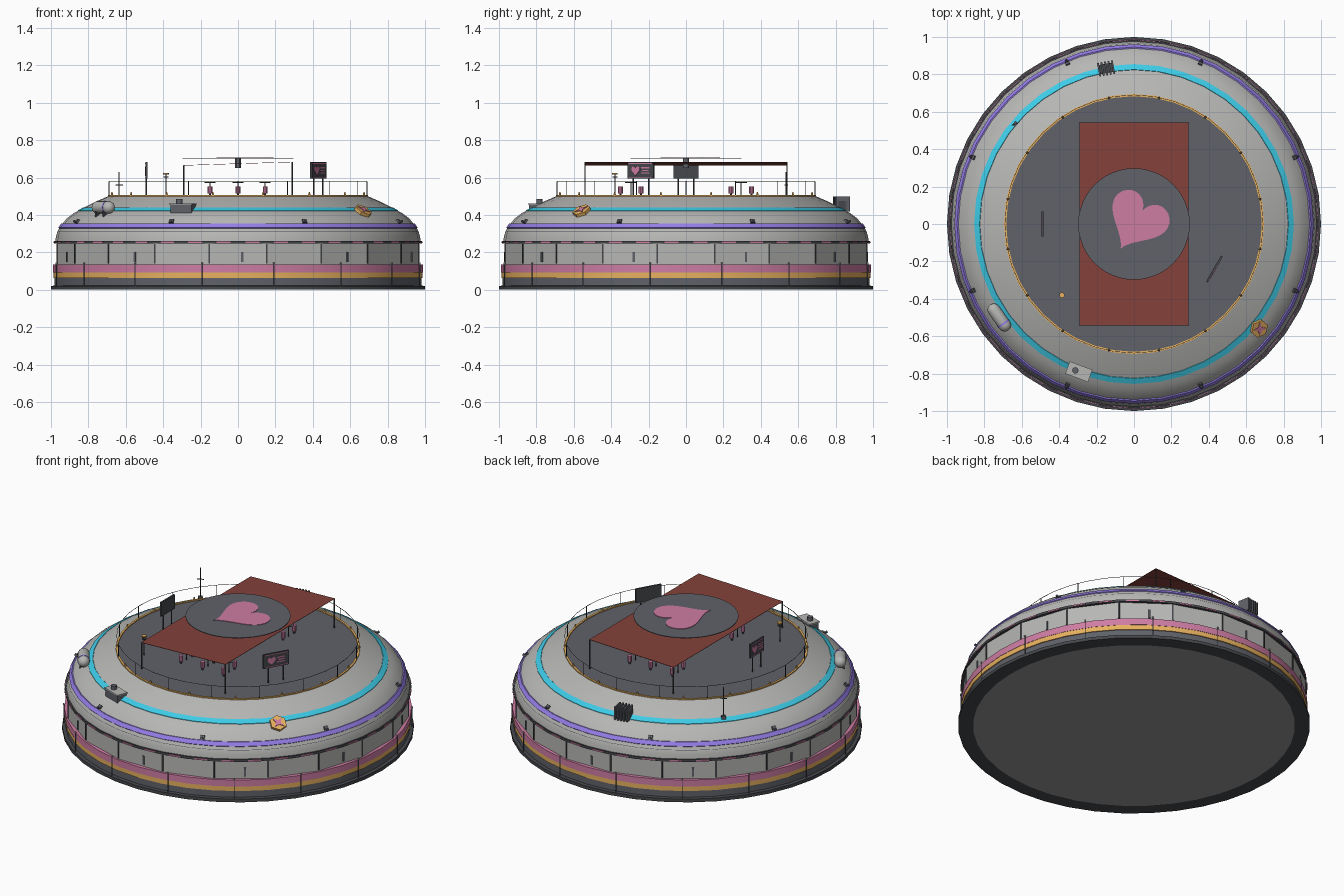
import bpy, bmesh, math
from math import sin, cos, pi, radians
from mathutils import Matrix, Vector

if "Cube" in bpy.data.objects:
    bpy.data.objects.remove(bpy.data.objects["Cube"])

COLOURS = {
    "shell_grey": (0.47, 0.47, 0.46), "charcoal": (0.06, 0.063, 0.07),
    "roof_slate": (0.115, 0.122, 0.142), "canopy_red": (0.23, 0.052, 0.042),
    "pink": (0.62, 0.205, 0.37), "cyan": (0.05, 0.64, 0.85),
    "violet": (0.32, 0.22, 0.85), "gold": (0.84, 0.46, 0.12),
    "underside_grey": (0.3, 0.3, 0.3),
}
NAMES = list(COLOURS)
GREY, DARK, SLATE, RED, PINK, CYAN, VIOLET, GOLD, UNDER = range(len(NAMES))
MATS = []
for n, c in COLOURS.items():
    m = bpy.data.materials.new(n)
    m.use_nodes = True
    m.diffuse_color = (*c, 1)
    m.node_tree.nodes["Principled BSDF"].inputs["Base Color"].default_value = (*c, 1)
    MATS.append(m)

SEG = 40


def at(x, y, z, turn=0.0, tilt=0.0):
    return (Matrix.Translation((x, y, z)) @ Matrix.Rotation(turn, 4, 'Z')
            @ Matrix.Rotation(tilt, 4, 'X'))


def polar(a, r, z, tilt=0.0):
    """Local x runs along the rim, local y points outward."""
    return at(r * cos(a), r * sin(a), z, a - pi / 2, tilt)


class Part:
    """Gathers several simple solids into one named object."""

    def __init__(self, name):
        self.name, self.bm = name, bmesh.new()

    def paint(self, verts, mat):
        for f in {f for v in verts for f in v.link_faces}:
            f.material_index = mat

    def box(self, m, size, mat):
        g = bmesh.ops.create_cube(self.bm, size=1, matrix=m @ Matrix.Diagonal((*size, 1)))
        self.paint(g["verts"], mat)

    def rod(self, m, r, h, mat, seg=8, r2=None):
        """Cylinder or cone standing on the local origin."""
        g = bmesh.ops.create_cone(self.bm, cap_ends=True, segments=seg, radius1=r,
                                  radius2=r if r2 is None else r2, depth=h,
                                  matrix=m @ Matrix.Translation((0, 0, h / 2)))
        self.paint(g["verts"], mat)

    def plate(self, m, outline, h, mat):
        n = len(outline)
        low = [self.bm.verts.new(m @ Vector((x, y, 0))) for x, y in outline]
        top = [self.bm.verts.new(m @ Vector((x, y, h))) for x, y in outline]
        self.bm.faces.new(low[::-1])
        self.bm.faces.new(top)
        for i in range(n):
            j = (i + 1) % n
            self.bm.faces.new((low[i], low[j], top[j], top[i]))
        self.paint(low + top, mat)

    def lathe(self, profile, mats, m=Matrix(), seg=SEG, closed=False):
        """Spin (r, z) points; mats holds one colour per profile step."""
        rings = []
        for r, z in profile:
            if r == 0:
                rings.append([self.bm.verts.new(m @ Vector((0, 0, z)))] * seg)
            else:
                rings.append([self.bm.verts.new(m @ Vector(
                    (r * cos(2 * pi * i / seg), r * sin(2 * pi * i / seg), z)))
                    for i in range(seg)])
        if closed:
            rings.append(rings[0])
        for k, (a, b) in enumerate(zip(rings, rings[1:])):
            for i in range(seg):
                j = (i + 1) % seg
                vs = list(dict.fromkeys((a[i], a[j], b[j], b[i])))
                self.bm.faces.new(vs).material_index = mats[k]

    def done(self, smooth=True):
        bmesh.ops.recalc_face_normals(self.bm, faces=self.bm.faces)
        me = bpy.data.meshes.new(self.name)
        self.bm.to_mesh(me)
        self.bm.free()
        for m in MATS:
            me.materials.append(m)
        if smooth:
            me.polygons.foreach_set("use_smooth", [True] * len(me.polygons))
            me.set_sharp_from_angle(angle=radians(30))
        ob = bpy.data.objects.new(self.name, me)
        bpy.context.collection.objects.link(ob)


# Base plate, painted bands and flat wall panels
p = Part("base_plate")
p.lathe([(0, 0), (0.915, 0), (1, 0), (1, 0.02), (0.97, 0.024)], [UNDER, DARK, DARK, DARK])
p.done()
p = Part("painted_bands")
p.lathe([(0.98, 0.02), (0.98, 0.064), (0.986, 0.064), (0.986, 0.093), (0.988, 0.093),
         (0.988, 0.134), (0.96, 0.136)],
        [SLATE, GOLD, GOLD, PINK, PINK, PINK])
p.done()
p = Part("wall_panels")
p.lathe([(0.979, 0.13), (0.979, 0.25)], [GREY], Matrix.Rotation(radians(9), 4, 'Z'), 20)
p.done(False)

# Dark cornice with pink dashes
p = Part("cornice")
p.lathe([(0.955, 0.246), (0.985, 0.246), (0.985, 0.261), (0.955, 0.261)], [DARK] * 3)
for i in range(SEG):
    p.box(polar((i + 0.5) * 2 * pi / SEG, 0.982, 0.2535), (0.075, 0.008, 0.008), PINK)
p.done()

# Domed shell with raised painted stripes
p = Part("dome_shell")
p.lathe([(0.977, 0.26), (0.973, 0.285), (0.966, 0.309), (0.965, 0.311), (0.957, 0.328),
         (0.961, 0.332), (0.946, 0.353), (0.939, 0.352), (0.915, 0.382), (0.88, 0.408),
         (0.855, 0.422), (0.855, 0.425), (0.826, 0.441), (0.824, 0.439),
         (0.77, 0.467), (0.69, 0.502)],
        [GREY, GREY, DARK, GREY, VIOLET, VIOLET, VIOLET, GREY, GREY, GREY,
         CYAN, CYAN, CYAN, GREY, GREY])
p.done()
p = Part("roof_deck")
p.lathe([(0, 0.5), (0.69, 0.5)], [SLATE])
p.done()
p = Part("roof_edge_trim")
p.lathe([(0.683, 0.498), (0.695, 0.498), (0.695, 0.506), (0.683, 0.506)], [GOLD] * 4, closed=True)
for i in range(16):
    p.rod(polar((i + 0.5) * pi / 8, 0.687, 0.505), 0.007, 0.018, GOLD, 6, 0.003)
p.done()

# Wall seams, handles and rim posts
p = Part("wall_seams")
for i in range(20):
    a = radians(9 + 18 * i) - pi / 2
    p.box(polar(a, 0.976, 0.193), (0.009, 0.012, 0.105), DARK)
    if i % 2:
        p.box(polar(a + 0.18, 0.968, 0.175), (0.012, 0.008, 0.055), SLATE)
p.done(False)
p = Part("rim_posts")
for i in range(16):
    a = (i + 0.5) * pi / 8
    p.rod(polar(a, 0.99, 0.02), 0.0025, 0.115, SLATE, 6)
    p.rod(polar(a, 0.99, 0.135), 0.005, 0.01, GREY, 6)
p.done()

# Small lamps above the violet stripe
p = Part("dome_lamps")
for i in range(8):
    a = (i + 0.5) * pi / 4
    p.box(polar(a, 0.928, 0.365, -0.8), (0.024, 0.022, 0.016), SLATE)
    p.rod(polar(a, 0.932, 0.36, -1.2), 0.007, 0.02, SLATE)
p.done(False)

# Thin railing round the roof
p = Part("roof_railing")
p.lathe([(0.689, 0.579), (0.691, 0.579), (0.691, 0.581), (0.689, 0.581)], [DARK] * 4, closed=True)
for i in range(16):
    p.rod(polar(i * pi / 8, 0.69, 0.5), 0.002, 0.08, DARK, 6)
p.done()

# Sloping canopy on four posts
slope = math.atan2(0.018, 0.58)
p = Part("canopy")
p.box(at(0, 0, 0.674) @ Matrix.Rotation(-slope, 4, 'Y'), (0.585, 1.085, 0.002), RED)
p.done(False)
p = Part("canopy_posts")
for x, h in ((-0.29, 0.165), (0.29, 0.182)):
    for y in (-0.54, 0.54):
        p.rod(at(x, y, 0.5), 0.004, h, DARK)
p.done()

# Roof disc with heart plate
p = Part("roof_disc")
p.rod(at(0, 0, 0.701), 0.298, 0.004, SLATE, 48)
p.rod(at(0, 0, 0.65), 0.015, 0.052, SLATE, 12)
p.done()
heart = []
for i in range(48):
    t = -2 * pi * i / 48
    heart.append((0.0102 * 16 * sin(t) ** 3, 0.0107 * (
        13 * cos(t) - 5 * cos(2 * t) - 2 * cos(3 * t) - cos(4 * t))))
p = Part("heart_plate")
p.plate(at(0.017, 0.022, 0.705, radians(-30)), heart, 0.003, PINK)
p.done(False)

# Tables and stools beneath the canopy
p = Part("tables_and_stools")
for x in (-0.15, 0, 0.145):
    for side in (-1, 1):
        p.rod(at(x, side * 0.295, 0.5), 0.003, 0.072, DARK)
        p.rod(at(x, side * 0.295, 0.572), 0.03, 0.003, SLATE, 16)
        for y in (0.24, 0.35):
            p.rod(at(x, side * y, 0.5), 0.006, 0.016, DARK)
            p.rod(at(x, side * y, 0.515), 0.013, 0.036, PINK, 10)
p.done()

# Two display boards, each with a heart and bars on its front
for name, m, w in (("side_display", at(-0.49, 0, 0.5, -pi / 2), 0.135),
                   ("front_display", at(0.43, -0.24, 0.5, radians(60)), 0.16)):
    p = Part(name)
    p.box(m @ at(0, 0, 0.138), (w, 0.01, 0.088), DARK)
    for s in (-1, 1):
        p.rod(m @ at(s * w * 0.3, 0, 0), 0.004, 0.1, DARK)
        p.box(m @ at(0, -0.006, 0.138 + s * 0.037), (w - 0.016, 0.003, 0.004), PINK)
    small = [(x * 0.16, y * 0.16) for x, y in heart]
    p.plate(m @ at(-0.03, -0.005, 0.138, 0, pi / 2), small, 0.003, PINK)
    for z, length in ((0.152, 0.05), (0.138, 0.04), (0.124, 0.05)):
        p.box(m @ at(0.03, -0.006, z), (length, 0.003, 0.007), PINK)
    p.done(False)

# Beacon post on the deck
p = Part("beacon")
p.rod(at(-0.385, -0.38, 0.5), 0.003, 0.12, DARK)
p.rod(at(-0.385, -0.38, 0.6), 0.013, 0.006, DARK)
p.rod(at(-0.385, -0.38, 0.615), 0.015, 0.008, GOLD)
p.done()

# Antenna mast on the dome
p = Part("antenna")
p.box(at(-0.635, 0.535, 0.44, 0.8), (0.025, 0.02, 0.025), SLATE)
p.rod(at(-0.635, 0.535, 0.43), 0.003, 0.2, DARK, 6)
p.box(at(-0.635, 0.535, 0.56, 0.4), (0.04, 0.004, 0.004), DARK)
p.done(False)

# Capsule tank lying along the rim
a = math.atan2(-0.5, -0.72)
m = polar(a, 0.877, 0.44) @ Matrix.Rotation(pi / 2, 4, 'Y')
half = [(0.034 * cos(i * pi / 8), 0.05 + 0.034 * sin(i * pi / 8)) for i in range(4)] + [(0, 0.084)]
prof = [(r, -z) for r, z in half[::-1]] + half
p = Part("capsule_tank")
p.lathe(prof, [GREY] * (len(prof) - 1), m, 16)
p.rod(m @ at(0, 0, -0.045), 0.0355, 0.01, VIOLET, 16)
for s in (-1, 1):
    p.box(polar(a, 0.877, 0.41) @ at(s * 0.035, 0, 0), (0.014, 0.05, 0.045), DARK)
p.done()

# Rooftop vent unit
m = polar(math.atan2(-0.79, -0.295), 0.843, 0.432)
p = Part("vent_unit")
p.box(m, (0.12, 0.062, 0.05), SLATE)
p.box(m @ at(0, 0, 0.027), (0.13, 0.07, 0.006), GREY)
p.rod(m @ at(0.02, 0, 0.03), 0.017, 0.022, SLATE, 12)
p.done(False)

# Finned cooling unit
m = polar(math.atan2(0.835, -0.15), 0.845, 0.45)
p = Part("cooling_unit")
p.box(m, (0.085, 0.05, 0.05), DARK)
for i in range(5):
    p.box(m @ at((i - 2) * 0.019, 0, 0.008), (0.009, 0.075, 0.08), SLATE)
p.done(False)

# Hexagonal badge with a four-pointed star
m = polar(math.atan2(-0.555, 0.665), 0.866, 0.414, radians(-33))
p = Part("hex_badge")
p.rod(m, 0.05, 0.018, GOLD, 6)
star = [(r * cos(i * pi / 4), r * sin(i * pi / 4)) for i, r in enumerate((0.038, 0.014) * 4)]
p.plate(m @ at(0, 0, 0.018, 0.78), star, 0.004, PINK)
p.done(False)
